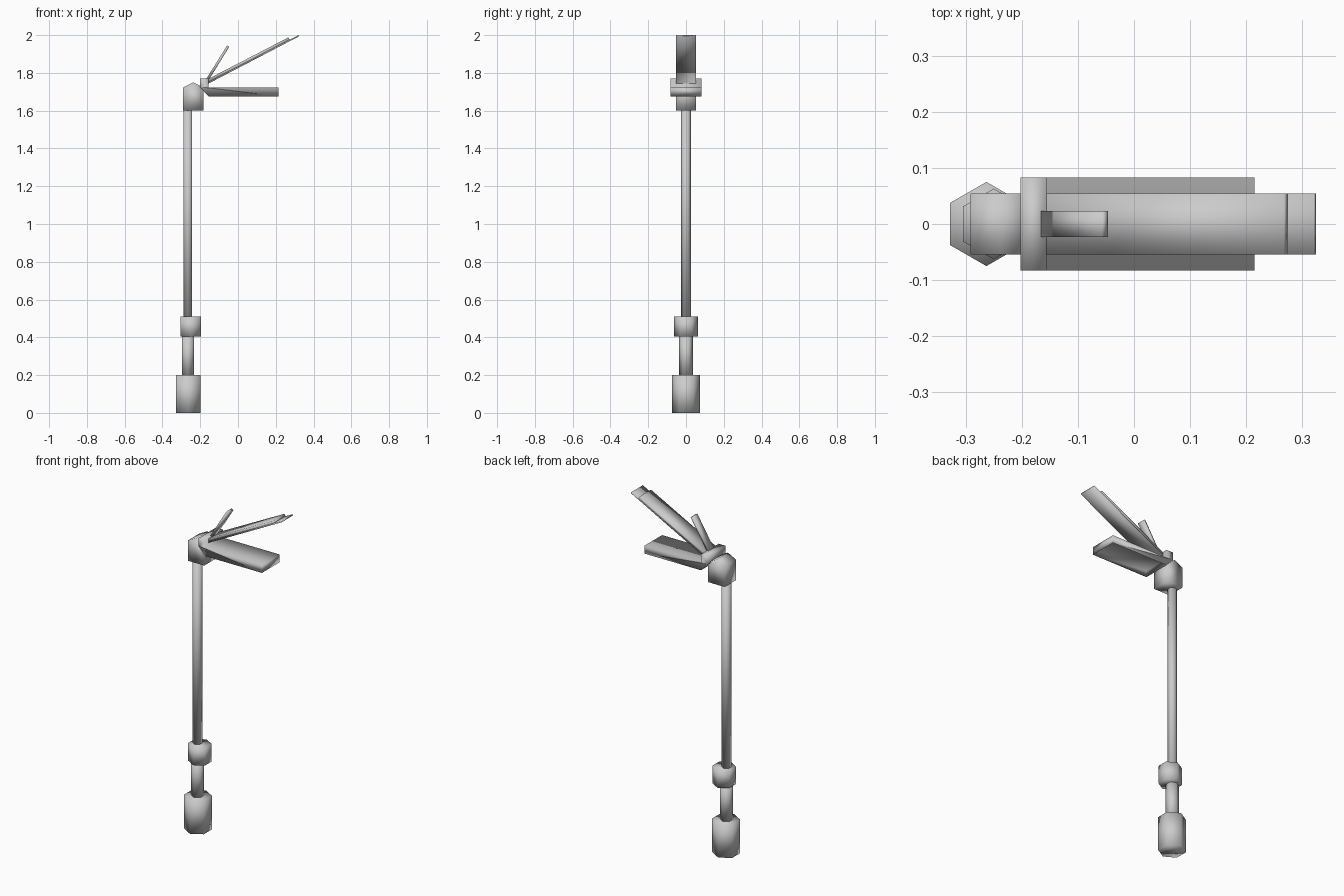
import bpy, bmesh, math
from mathutils import Vector

cube = bpy.data.objects.get("Cube")
if cube:
    bpy.data.objects.remove(cube, do_unlink=True)

GREY = (0.6, 0.6, 0.6, 1)
metal = bpy.data.materials.new("grey metal")
metal.use_nodes = True
metal.diffuse_color = GREY
metal.node_tree.nodes["Principled BSDF"].inputs["Base Color"].default_value = GREY


def finish(name, bm):
    bmesh.ops.recalc_face_normals(bm, faces=bm.faces)
    for f in bm.faces:
        f.smooth = True
    mesh = bpy.data.meshes.new(name)
    bm.to_mesh(mesh)
    bm.free()
    mesh.materials.append(metal)
    obj = bpy.data.objects.new(name, mesh)
    bpy.context.collection.objects.link(obj)
    return obj


def hex_post(name, x, radius, z0, z1):
    """Upright six-sided post with corners towards +y and -y."""
    bm = bmesh.new()
    ring = [bm.verts.new((x + radius * math.sin(i * math.pi / 3),
                          radius * math.cos(i * math.pi / 3), z0)) for i in range(6)]
    face = bm.faces.new(ring)
    top = bmesh.ops.extrude_face_region(bm, geom=[face], use_keep_orig=True)["geom"]
    bmesh.ops.translate(bm, vec=(0, 0, z1 - z0),
                        verts=[v for v in top if isinstance(v, bmesh.types.BMVert)])
    return finish(name, bm)


def extruded(profile, half_width):
    """Side profile in x and z, extruded symmetrically along y."""
    bm = bmesh.new()
    face = bm.faces.new([bm.verts.new((x, -half_width, z)) for x, z in profile])
    far = bmesh.ops.extrude_face_region(bm, geom=[face], use_keep_orig=True)["geom"]
    bmesh.ops.translate(bm, vec=(0, 2 * half_width, 0),
                        verts=[v for v in far if isinstance(v, bmesh.types.BMVert)])
    bmesh.ops.recalc_face_normals(bm, faces=bm.faces)
    return bm


def slanted_plate(name, start, end, thickness, half_width):
    """Plate whose lower edge runs from start to end."""
    a, b = Vector(start), Vector(end)
    d = (b - a).normalized()
    up = Vector((-d.y, d.x)) * thickness
    return finish(name, extruded([a, b, b + up, a + up], half_width))


# Post
hex_post("base", -0.263, 0.075, 0, 0.2)
hex_post("lower_post", -0.265, 0.036, 0.2, 0.41)
hex_post("collar", -0.25, 0.063, 0.405, 0.51)
hex_post("pole", -0.265, 0.026, 0.51, 1.61)

# Gabled cap on the pole
finish("pole_cap", extruded([(-0.291, 1.602), (-0.183, 1.602), (-0.183, 1.722),
                             (-0.237, 1.75), (-0.291, 1.722)], 0.054))

# Lamp head with its upright bracket, recessed underneath
lamp = extruded([(-0.202, 1.77), (-0.156, 1.77), (-0.156, 1.722), (0.215, 1.722),
                 (0.215, 1.676), (-0.156, 1.676), (-0.202, 1.725)], 0.083)
under = min(lamp.faces, key=lambda f: f.calc_center_median().z)
bmesh.ops.inset_region(lamp, faces=[under], thickness=0.02)
bmesh.ops.translate(lamp, verts=under.verts, vec=(0, 0, 0.025))
finish("lamp_head", lamp)

# Large slanted panel on its longer backing plate, and the small upright panel
slanted_plate("panel_backing", (-0.165, 1.739), (0.324, 1.994), 0.007, 0.054)
slanted_plate("panel", (-0.165, 1.745), (0.275, 1.973), 0.017, 0.054)
slanted_plate("small_panel", (-0.154, 1.764), (-0.046, 1.938), 0.014, 0.023)
